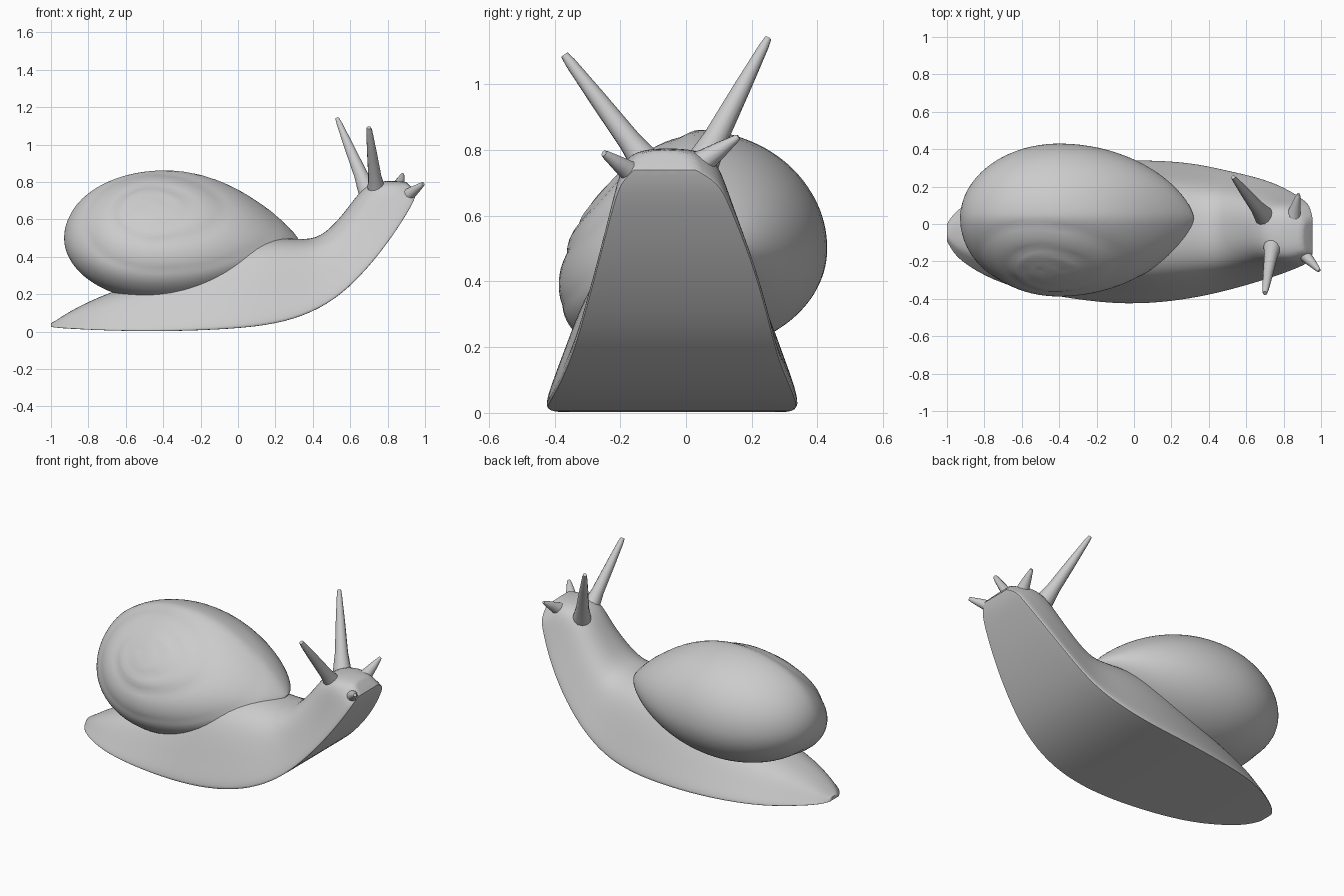
import bpy, bmesh, math
from mathutils import Vector

cube = bpy.data.objects.get("Cube")
if cube:
    bpy.data.objects.remove(cube)

# One flat colour
grey = bpy.data.materials.new("plain grey")
grey.use_nodes = True
COLOUR = (0.6, 0.6, 0.6, 1)
grey.diffuse_color = COLOUR
bsdf = next(n for n in grey.node_tree.nodes if n.type == 'BSDF_PRINCIPLED')
bsdf.inputs["Base Color"].default_value = COLOUR


def finish(bm, name, angle, levels=0):
    """Turn a bmesh into a smooth shaded object."""
    bmesh.ops.recalc_face_normals(bm, faces=bm.faces)
    mesh = bpy.data.meshes.new(name)
    bm.to_mesh(mesh)
    bm.free()
    mesh.materials.append(grey)
    obj = bpy.data.objects.new(name, mesh)
    bpy.context.collection.objects.link(obj)
    bpy.ops.object.select_all(action='DESELECT')
    obj.select_set(True)
    bpy.context.view_layer.objects.active = obj
    bpy.ops.object.shade_smooth_by_angle(angle=math.radians(angle))
    if levels:
        sub = obj.modifiers.new("rounding", 'SUBSURF')
        sub.levels = sub.render_levels = levels


def loft(bm, rings):
    """Skin a row of closed rings and cap both ends."""
    rows = [[bm.verts.new(p) for p in ring] for ring in rings]
    for a, b in zip(rows, rows[1:]):
        for i in range(len(a)):
            j = (i + 1) % len(a)
            bm.faces.new((a[i], a[j], b[j], b[i]))
    bm.faces.new(rows[0][::-1])
    bm.faces.new(rows[-1])
    return rows


# Body: sole (x, z), back (x, z), right and left edge (y), fullness of the back
STATIONS = [
    (-1.0, .025, -1.0, .045, -.09, .0, 0),
    (-.97, .02, -.97, .06, -.15, .05, 0),
    (-.9, .015, -.9, .11, -.22, .11, 0),
    (-.7, .005, -.7, .21, -.33, .24, 0),
    (-.4, 0, -.4, .3, -.39, .31, 0),
    (-.1, .01, -.1, .46, -.43, .34, 0),
    (.15, .03, .1, .51, -.42, .34, .05),
    (.35, .08, .28, .5, -.39, .32, .05),
    (.52, .17, .42, .49, -.35, .28, .05),
    (.66, .3, .52, .58, -.31, .25, .05),
    (.8, .47, .6, .68, -.265, .2, .1),
    (.91, .64, .68, .79, -.22, .13, .35),
    (.94, .7, .79, .81, -.2, .1, .45),
    (.955, .74, .9, .8, -.16, .03, .4),
]
# Half cross-section: sideways and upward fractions, sole edge first
HALF = [(1, 0), (1, .06), (.88, .3), (.74, .6), (.58, .85), (.3, .98)]
SECTION = ([(0, 0), (.5, 0)] + HALF + [(0, 1)]
           + [(-u, v) for u, v in reversed(HALF)] + [(-.5, 0)])
rings = []
for sx, sz, tx, tz, right, left, full in STATIONS:
    mid, half = (right + left) / 2, (left - right) / 2
    rings.append([(sx + (tx - sx) * v, mid + half * u * (1 + full * v), sz + (tz - sz) * v)
                  for u, v in SECTION])
bm = bmesh.new()
rows = loft(bm, rings)
crease = bm.edges.layers.float.new("crease_edge")
for side in (2, len(SECTION) - 2):
    for a, b in zip(rows, rows[1:]):
        bm.edges.get((a[side], b[side]))[crease] = 0.7
for row in (rows[0], rows[-1]):
    for a, b in zip(row, row[1:] + row[:1]):
        bm.edges.get((a, b))[crease] = 0.6
finish(bm, "body", 60, 2)

# Shell: egg drawn out toward the neck, with a coiled spire on one side
CENTRE = Vector((-.4, .03, .5))
APEX = Vector((-.1, -.62, .62)).normalized()
turn = APEX.to_track_quat('Z', 'Y')
bm = bmesh.new()
bmesh.ops.create_uvsphere(bm, u_segments=64, v_segments=56, radius=1)
for v in bm.verts:
    theta = math.acos(max(-1, min(1, v.co.z)))
    phi = math.atan2(v.co.y, v.co.x) / math.tau
    d = turn @ v.co
    # spiral whorls fade out away from the spire
    coil = (math.log(max(theta, .06) / 1.1) / math.log(1.9) - phi) % 1
    fade = max(0, 1 - (theta / 1.3) ** 2) * min(1, theta / .3)
    d *= 1 + .03 * fade * (math.sin(math.pi * coil) ** .7 - .6)
    # the lip is broad across and thin in height
    taper = max(0, 1 - d.x ** 2) if d.x > 0 else 1
    x = d.x * (.72 if d.x > 0 else .53)
    y = d.y * (.4 if d.y > 0 else .415) * taper ** .15
    z = d.z * (.36 if d.z > 0 else .315) * taper ** .4
    z += .3 * min(0, y)
    v.co = CENTRE + Vector((x, y, z))
finish(bm, "shell", 50)


def feeler(name, base, tip, thick, thin):
    """Tapered stalk rooted in the head, with a blunt end."""
    base, tip = Vector(base), Vector(tip)
    turn = (tip - base).to_track_quat('Z', 'Y')
    profile = [(-.1, thick * 1.5), (.06, thick * 1.25), (.2, thick),
               (.6, (thick + thin) / 2), (.93, thin), (1, thin * .7)]
    bm = bmesh.new()
    loft(bm, [[base.lerp(tip, t) + turn @ Vector((r * math.cos(a), r * math.sin(a), 0))
               for a in (math.tau * k / 12 for k in range(12))] for t, r in profile])
    finish(bm, name, 50)


feeler("left_eye_stalk", (.69, .05, .76), (.53, .25, 1.14), .038, .015)
feeler("right_eye_stalk", (.74, -.12, .76), (.7, -.37, 1.09), .036, .017)
feeler("left_lower_feeler", (.85, .03, .75), (.88, .16, .84), .036, .012)
feeler("right_lower_feeler", (.87, -.12, .7), (.99, -.25, .79), .038, .014)
